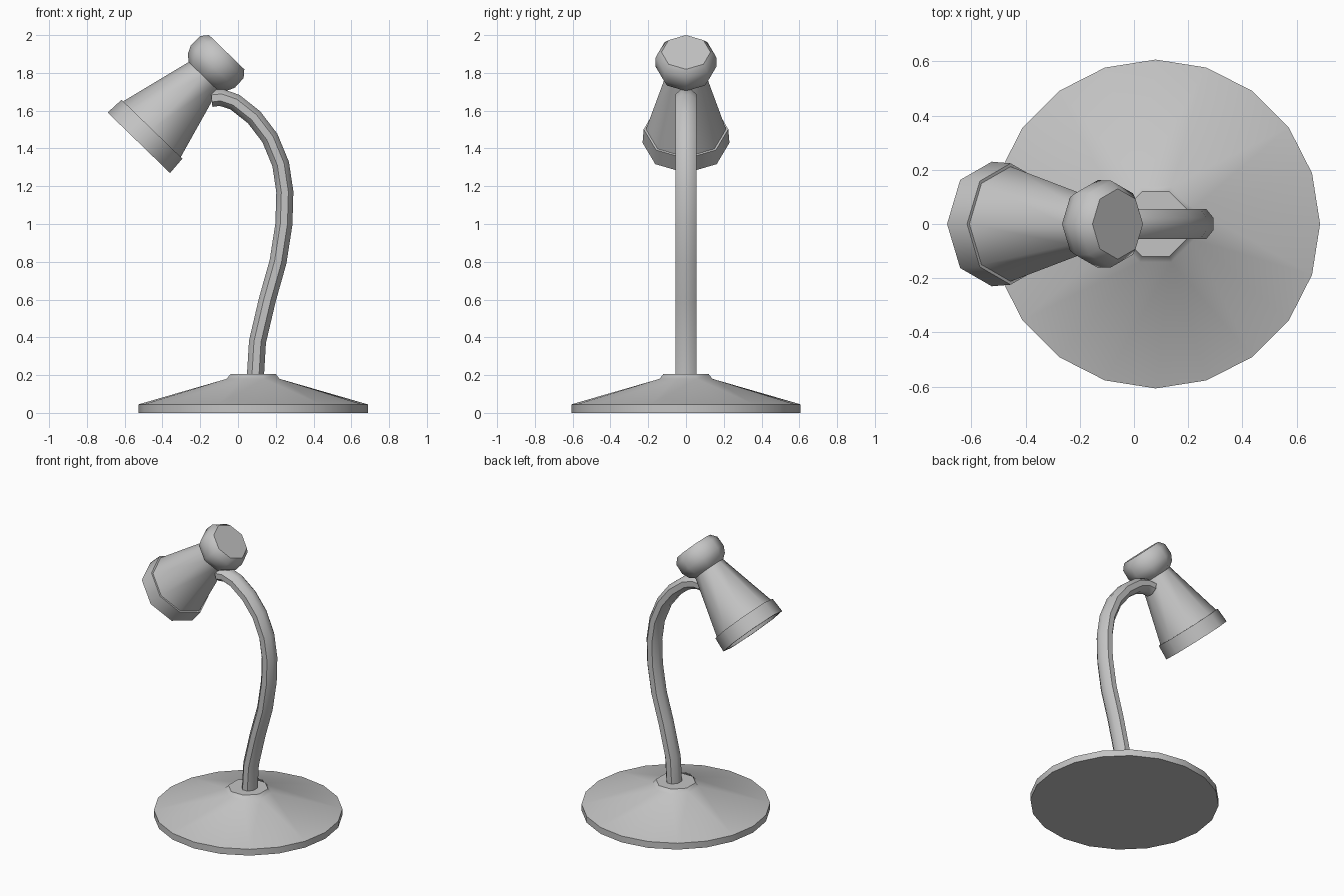
import bpy, bmesh, math
from mathutils import Vector

cube = bpy.data.objects.get("Cube")
if cube:
    bpy.data.objects.remove(cube, do_unlink=True)

GREY = (0.55, 0.55, 0.55, 1)
grey = bpy.data.materials.new("plain grey")
grey.use_nodes = True
grey.diffuse_color = GREY
grey.node_tree.nodes["Principled BSDF"].inputs["Base Color"].default_value = GREY

Y = Vector((0, 1, 0))
X = Vector((1, 0, 0))


def ring(centre, u, ru, rv, sides=8, phase=0.0):
    """Polygon around a centre, spanned by the direction u and the y axis."""
    angles = [phase + math.tau * i / sides for i in range(sides)]
    return [centre + u * ru * math.cos(a) + Y * rv * math.sin(a) for a in angles]


def loft(name, rings, smooth_angle=50):
    """Join successive rings (never growing in side count) and cap both ends."""
    bm = bmesh.new()
    loops = [[bm.verts.new(p) for p in r] for r in rings]
    for a, b in zip(loops, loops[1:]):
        n, m = len(a), len(b)
        for i in range(n):
            j, k = i * m // n, (i + 1) * m // n % m
            corners = [a[i], a[(i + 1) % n], b[k], b[j]]
            bm.faces.new(list(dict.fromkeys(corners)))
    for cap in (loops[0], loops[-1]):
        for edge in bm.faces.new(cap).edges:
            edge.smooth = False
    bmesh.ops.recalc_face_normals(bm, faces=bm.faces)
    mesh = bpy.data.meshes.new(name)
    bm.to_mesh(mesh)
    bm.free()
    mesh.materials.append(grey)
    obj = bpy.data.objects.new(name, mesh)
    bpy.context.collection.objects.link(obj)
    bpy.ops.object.select_all(action='DESELECT')
    obj.select_set(True)
    bpy.context.view_layer.objects.active = obj
    bpy.ops.object.shade_smooth_by_angle(angle=math.radians(smooth_angle))
    return obj


# Weighted base: broad disc rising to a small octagonal hub
half_step = math.pi / 8
base_rings = [ring(Vector((0.08, 0, z)), X, r, r, sides, phase)
              for z, r, sides, phase in ((0, 0.607, 20, 0), (0.045, 0.607, 20, 0),
                                         (0.18, 0.152, 8, half_step),
                                         (0.205, 0.13, 8, half_step))]
loft("base", base_rings)

# Curved neck: octagonal tube following a path in the xz plane
path = [Vector((x, 0, z)) for x, z in (
    (0.092, 0.19), (0.103, 0.376), (0.155, 0.598), (0.212, 0.8), (0.243, 1.0),
    (0.248, 1.17), (0.226, 1.317), (0.169, 1.455), (0.085, 1.565),
    (-0.016, 1.645), (-0.09, 1.67), (-0.14, 1.665))]
neck_rings = []
for i, p in enumerate(path):
    tangent = (path[min(i + 1, len(path) - 1)] - path[max(i - 1, 0)]).normalized()
    neck_rings.append(ring(p, Y.cross(tangent), 0.049, 0.06, 8, half_step))
loft("curved_neck", neck_rings)

# Tilted head: hollow shade with a rim band, waist and rounded cap
axis = Vector((0.696, 0, 0.718)).normalized()
across = Y.cross(axis)
mouth = Vector((-0.525, 0, 1.43))


def along(profile):
    return [ring(mouth + axis * t, across, r, r) for t, r in profile]


loft("lamp_shade", along((
    (0.45, 0.095), (0.1, 0.19), (0, 0.212), (0, 0.23), (0.1, 0.224), (0.1, 0.212),
    (0.495, 0.107))))
loft("shade_cap", along((
    (0.49, 0.107), (0.518, 0.141), (0.563, 0.162), (0.632, 0.16), (0.668, 0.13))))
